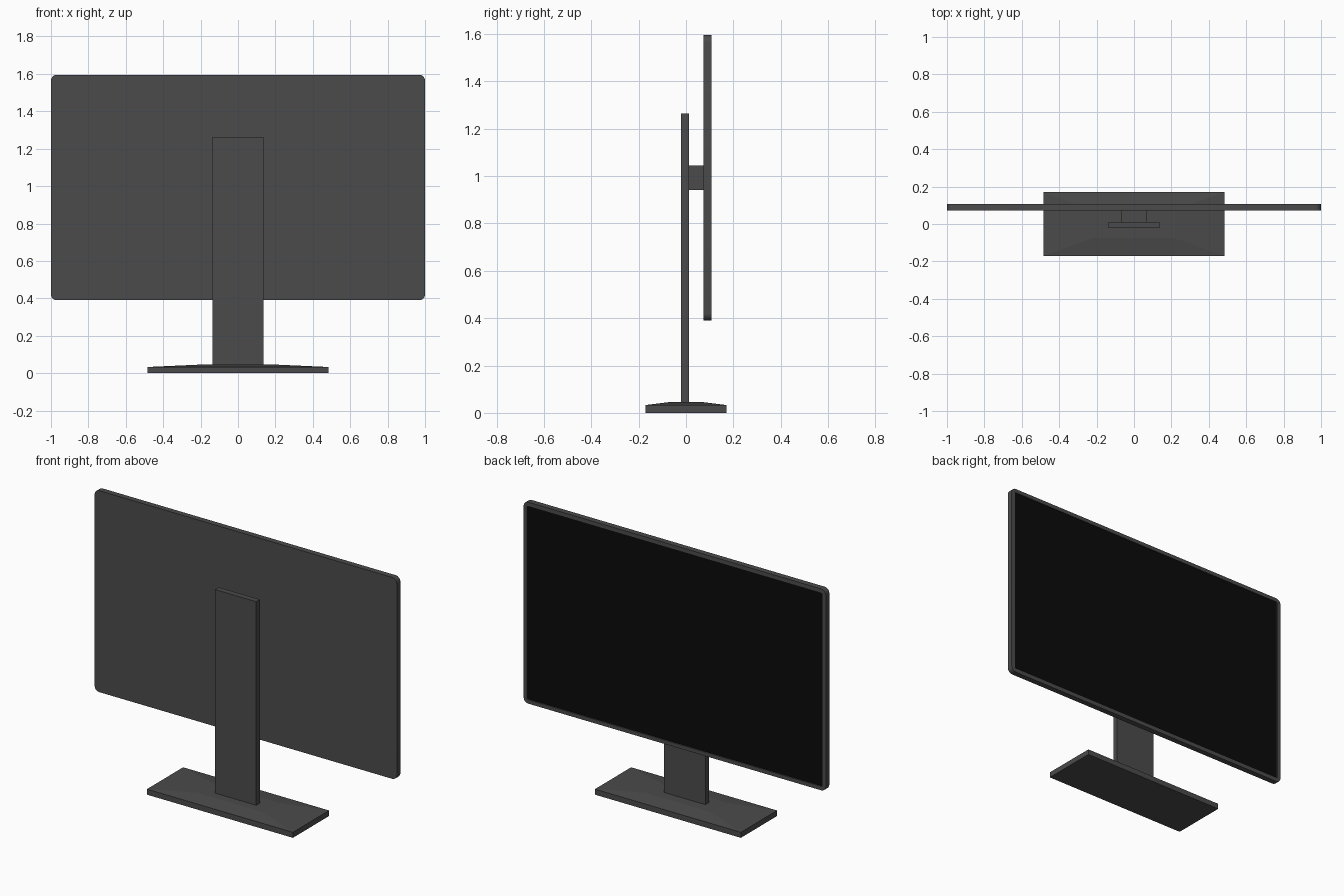
import bpy, bmesh, math

if "Cube" in bpy.data.objects:
    bpy.data.objects.remove(bpy.data.objects["Cube"])


def material(name, value):
    m = bpy.data.materials.new(name)
    m.diffuse_color = (value, value, value, 1)
    m.use_nodes = True
    m.node_tree.nodes["Principled BSDF"].inputs["Base Color"].default_value = m.diffuse_color
    return m


dark_grey = material("dark_grey_plastic", 0.07)
black = material("black_glass", 0.003)


def finish(name, bm, *mats):
    bmesh.ops.recalc_face_normals(bm, faces=bm.faces)
    mesh = bpy.data.meshes.new(name)
    bm.to_mesh(mesh)
    bm.free()
    ob = bpy.data.objects.new(name, mesh)
    bpy.context.collection.objects.link(ob)
    for m in mats:
        mesh.materials.append(m)
    return ob


def box(x, y, z):
    """Box spanning the given (min, max) ranges."""
    bm = bmesh.new()
    bmesh.ops.create_cube(bm, size=1)
    for v in bm.verts:
        v.co = [(a + b) / 2 + c * (b - a) for (a, b), c in zip((x, y, z), v.co)]
    return bm


# Base: slab whose top rises gently to a smaller central plateau
bm = box((-0.483, 0.483), (-0.171, 0.171), (0, 0.033))
top = max(bm.faces, key=lambda f: f.calc_center_median().z)
bmesh.ops.inset_individual(bm, faces=[top], thickness=0.05)
for v in top.verts:
    v.co = (math.copysign(0.22, v.co.x), math.copysign(0.075, v.co.y), 0.045)
finish("base", bm, dark_grey)

# Upright column and the block joining it to the screen
finish("column", box((-0.136, 0.136), (-0.022, 0.012), (0.04, 1.263)), dark_grey)
finish("mount_block", box((-0.067, 0.067), (0.010, 0.075), (0.94, 1.045)), dark_grey)

# Screen: slim housing with rounded corners and a recessed black panel
bm = box((-1, 1), (0.073, 0.107), (0.39, 1.595))
corners = [e for e in bm.edges
           if abs(e.verts[0].co.y - e.verts[1].co.y) > 0.01]
bmesh.ops.bevel(bm, geom=corners, offset=0.03, segments=4, profile=0.5,
                affect='EDGES')
panel = max(bm.faces, key=lambda f: f.calc_center_median().y)
bmesh.ops.inset_individual(bm, faces=[panel], thickness=0.023)
bmesh.ops.inset_individual(bm, faces=[panel], thickness=0.001, depth=-0.004)
panel.material_index = 1
screen = finish("screen", bm, dark_grey, black)

# Smooth only the rounded corners
bpy.context.view_layer.objects.active = screen
screen.select_set(True)
bpy.ops.object.shade_smooth_by_angle(angle=math.radians(30))
